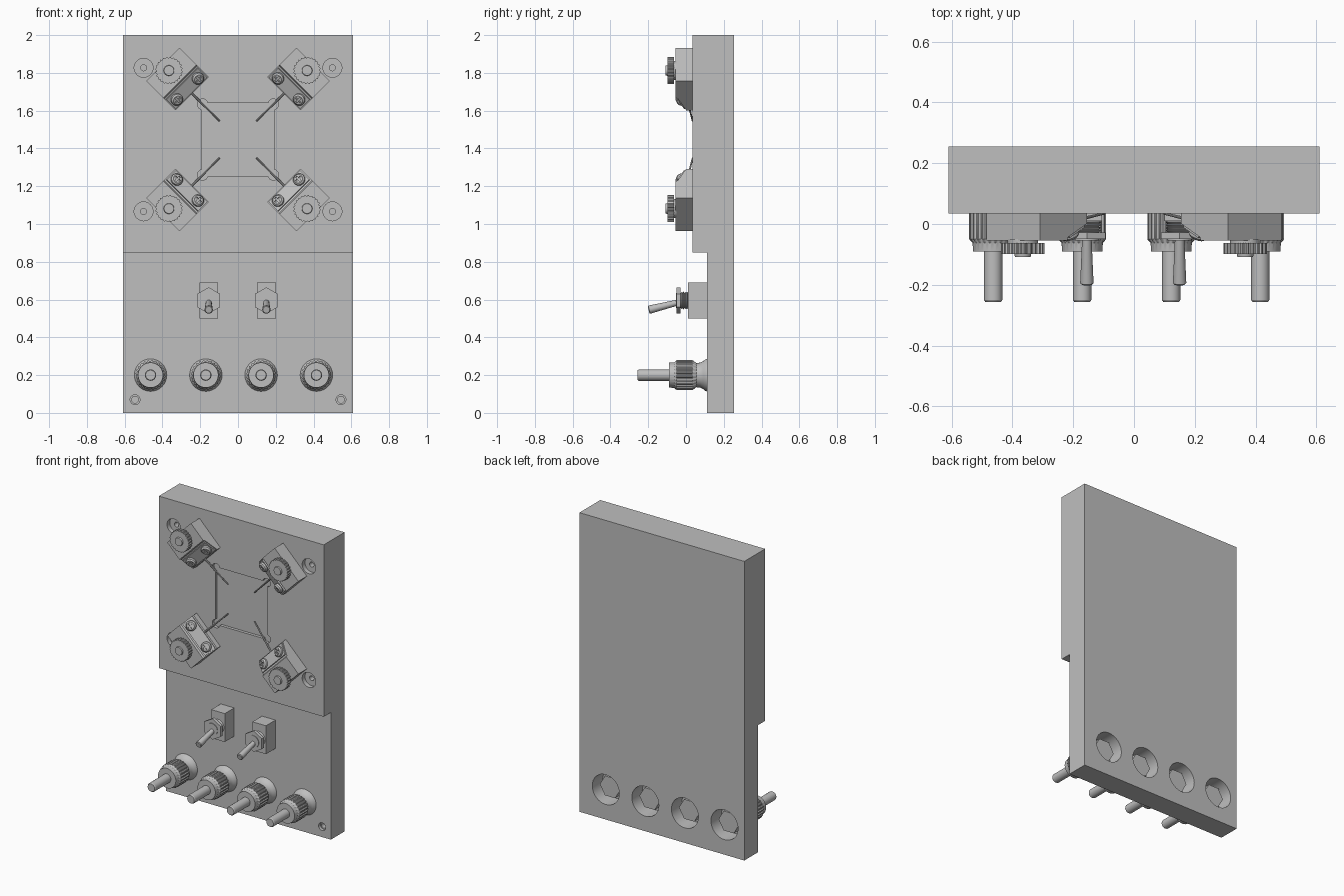
import bpy, bmesh, math
from mathutils import Matrix, Vector

if "Cube" in bpy.data.objects:
    bpy.data.objects.remove(bpy.data.objects["Cube"], do_unlink=True)

grey = bpy.data.materials.new("neutral_grey")
grey.use_nodes = True
colour = (0.52, 0.52, 0.52, 1)
grey.diffuse_color = colour
grey.node_tree.nodes["Principled BSDF"].inputs["Base Color"].default_value = colour


def face(x, y, z, angle=0):
    """Frame on the front face: local x right, local y up, local z outward."""
    return (Matrix.Translation((x, y, z)) @ Matrix.Rotation(math.pi / 2, 4, 'X')
            @ Matrix.Rotation(angle, 4, 'Z'))


def finish(name, bm, matrix, smooth=False):
    bmesh.ops.recalc_face_normals(bm, faces=bm.faces)
    mesh = bpy.data.meshes.new(name)
    bm.to_mesh(mesh)
    bm.free()
    mesh.materials.append(grey)
    obj = bpy.data.objects.new(name, mesh)
    bpy.context.collection.objects.link(obj)
    obj.matrix_world = matrix
    if smooth:
        bpy.ops.object.select_all(action='DESELECT')
        obj.select_set(True)
        bpy.context.view_layer.objects.active = obj
        bpy.ops.object.shade_smooth_by_angle(angle=math.radians(30))
    return obj


def lathe(name, profile, matrix, segs=32, knurl=()):
    """Turn (height, radius) pairs about local z; knurl lists grooved rows."""
    bm = bmesh.new()
    rings = []
    for row, (h, r) in enumerate(profile):
        ring = []
        for i in range(segs):
            a = math.tau * i / segs
            k = r * (0.93 if row in knurl and i % 4 < 2 else 1)
            ring.append(bm.verts.new((k * math.cos(a), k * math.sin(a), h)))
        rings.append(ring)
    for low, high in zip(rings, rings[1:]):
        for i in range(segs):
            j = (i + 1) % segs
            bm.faces.new((low[i], low[j], high[j], high[i]))
    bm.faces.new(rings[0])
    bm.faces.new(rings[-1])
    return finish(name, bm, matrix, segs > 6)


def prism(name, outline, half_width, matrix):
    """Extrude an outline in local x/z along local y."""
    bm = bmesh.new()
    f = bm.faces.new([bm.verts.new((x, -half_width, z)) for x, z in outline])
    new = bmesh.ops.extrude_face_region(bm, geom=[f])["geom"]
    moved = [v for v in new if isinstance(v, bmesh.types.BMVert)]
    bmesh.ops.translate(bm, verts=moved, vec=(0, 2 * half_width, 0))
    return finish(name, bm, matrix)


def box(name, size, matrix):
    bm = bmesh.new()
    bmesh.ops.create_cube(bm, size=1)
    bmesh.ops.scale(bm, vec=size, verts=bm.verts)
    return finish(name, bm, matrix)


def cut(target, cutters):
    for c in cutters:
        c.hide_render = True
        mod = target.modifiers.new("cut", 'BOOLEAN')
        mod.operation, mod.solver, mod.object = 'DIFFERENCE', 'EXACT', c
    bpy.context.view_layer.update()
    result = target.evaluated_get(bpy.context.evaluated_depsgraph_get())
    mesh = bpy.data.meshes.new_from_object(result)
    target.modifiers.clear()
    target.data = mesh
    for c in cutters:
        bpy.data.objects.remove(c, do_unlink=True)


UPPER, LOWER, BACK = 0.035, 0.11, 0.255
MID = 1.447
POSTS = [-0.463 + 0.2927 * i for i in range(4)]

# Stepped board; the profile is in depth and height
board = prism("board", [(UPPER, 0.85), (UPPER, 2), (BACK, 2), (BACK, 0), (LOWER, 0), (LOWER, 0.85)],
              0.61, Matrix.Rotation(math.pi / 2, 4, 'Z'))

# Sample recess with rounded corner reliefs, counterbores and back wells
cutters = [box("recess_cutter", (0.385, 0.385, 0.04), face(0, UPPER, MID))]
for sx in (-1, 1):
    for sz in (-1, 1):
        cutters.append(lathe("relief_cutter", [(-0.02, 0.028), (0.03, 0.028)],
                             face(sx * 0.187, UPPER, MID + sz * 0.187)))
        cutters.append(lathe("counterbore_cutter",
                             [(-0.08, 0.016), (-0.03, 0.016), (-0.03, 0.05), (0.03, 0.05)],
                             face(sx * 0.5, UPPER, MID + sz * 0.38)))
    cutters.append(lathe("corner_hole_cutter",
                         [(-0.08, 0.018), (-0.02, 0.018), (-0.02, 0.026), (0.03, 0.026)],
                         face(sx * 0.545, LOWER, 0.07)))
for x in POSTS:
    cutters.append(lathe("well_cutter", [(-0.05, 0.1), (0.11, 0.1)], face(x, BACK, 0.2)))
cut(board, cutters)

# Probe clamps, four turns about the recess centre
slope = math.atan2(0.047, 0.092)
for n, corner in enumerate(("upper_left", "upper_right", "lower_right", "lower_left")):
    f = face(0, UPPER, MID, math.radians(135 - 90 * n))
    prism(corner + "_clamp_block",
          [(0.343, 0), (0.562, 0), (0.562, 0.09), (0.435, 0.09), (0.43, 0.078), (0.343, 0.034)],
          0.124, f)
    tilt = f @ Matrix.Translation((0.385, 0, 0.056)) @ Matrix.Rotation(-slope, 4, 'Y')
    box(corner + "_clamp_plate", (0.078, 0.236, 0.016), tilt)
    for v in (-0.079, 0.079):
        m = tilt @ Matrix.Translation((0, v, 0))
        screw = lathe(corner + "_clamp_screw", [(0, 0.032), (0.02, 0.032), (0.028, 0.024)], m, 24)
        top = m @ Matrix.Translation((0, 0, 0.028))
        cut(screw, [box("slot_cutter", (0.036, 0.009, 0.016), top),
                    box("slot_cutter", (0.009, 0.036, 0.016), top)])
    lathe(corner + "_knob",
          [(0.085, 0.05), (0.098, 0.05), (0.098, 0.072), (0.133, 0.072), (0.133, 0.028), (0.143, 0.026)],
          f @ Matrix.Translation((0.517, 0, 0)), 96, (2, 3))
    # Needle running down towards the recess
    start, tip = Vector((0.37, 0, 0.04)), Vector((0.138, 0, 0))
    aim = (tip - start).to_track_quat('Z', 'Y').to_matrix().to_4x4()
    lathe(corner + "_needle", [(0, 0.007), ((tip - start).length, 0.004)],
          f @ Matrix.Translation(start) @ aim, 10)

# Toggle switches
for side, x in (("right", -0.155), ("left", 0.15)):
    box(side + "_switch_body", (0.1, 0.19, 0.1), face(x, 0.06, 0.595))
    f = face(x, 0.01, 0.595)
    thread = [(0, 0.04)]
    for i in range(4):
        thread += [(0.004 + i * 0.009, 0.047), (0.01 + i * 0.009, 0.04)]
    lathe(side + "_switch_thread", thread + [(0.064, 0.04)], f, 24)
    lathe(side + "_switch_nut", [(0.038, 0.07), (0.06, 0.07)],
          f @ Matrix.Rotation(math.pi / 6, 4, 'Z'), 6)
    lathe(side + "_switch_lever", [(0, 0.014), (0.06, 0.016), (0.2, 0.022), (0.204, 0.018)],
          f @ Matrix.Translation((0, 0, 0.01)) @ Matrix.Rotation(math.radians(14), 4, 'X'), 20)

# Binding posts with a fixing nut in each back well
for n, x in enumerate(POSTS):
    f = face(x, LOWER, 0.2)
    lathe(f"post_{n + 1}_collar",
          [(0, 0.086), (0.008, 0.083), (0.02, 0.073), (0.035, 0.066), (0.055, 0.064), (0.08, 0.064)], f)
    lathe(f"post_{n + 1}_grip",
          [(0.055, 0.064), (0.075, 0.079), (0.16, 0.079), (0.172, 0.068), (0.2, 0.066), (0.2, 0.05)],
          f, 96, (1, 2))
    lathe(f"post_{n + 1}_pin", [(0.19, 0.03), (0.36, 0.03), (0.366, 0.026)], f, 24)
    lathe(f"post_{n + 1}_nut", [(-0.1, 0.075), (-0.05, 0.075)], f, 6)
